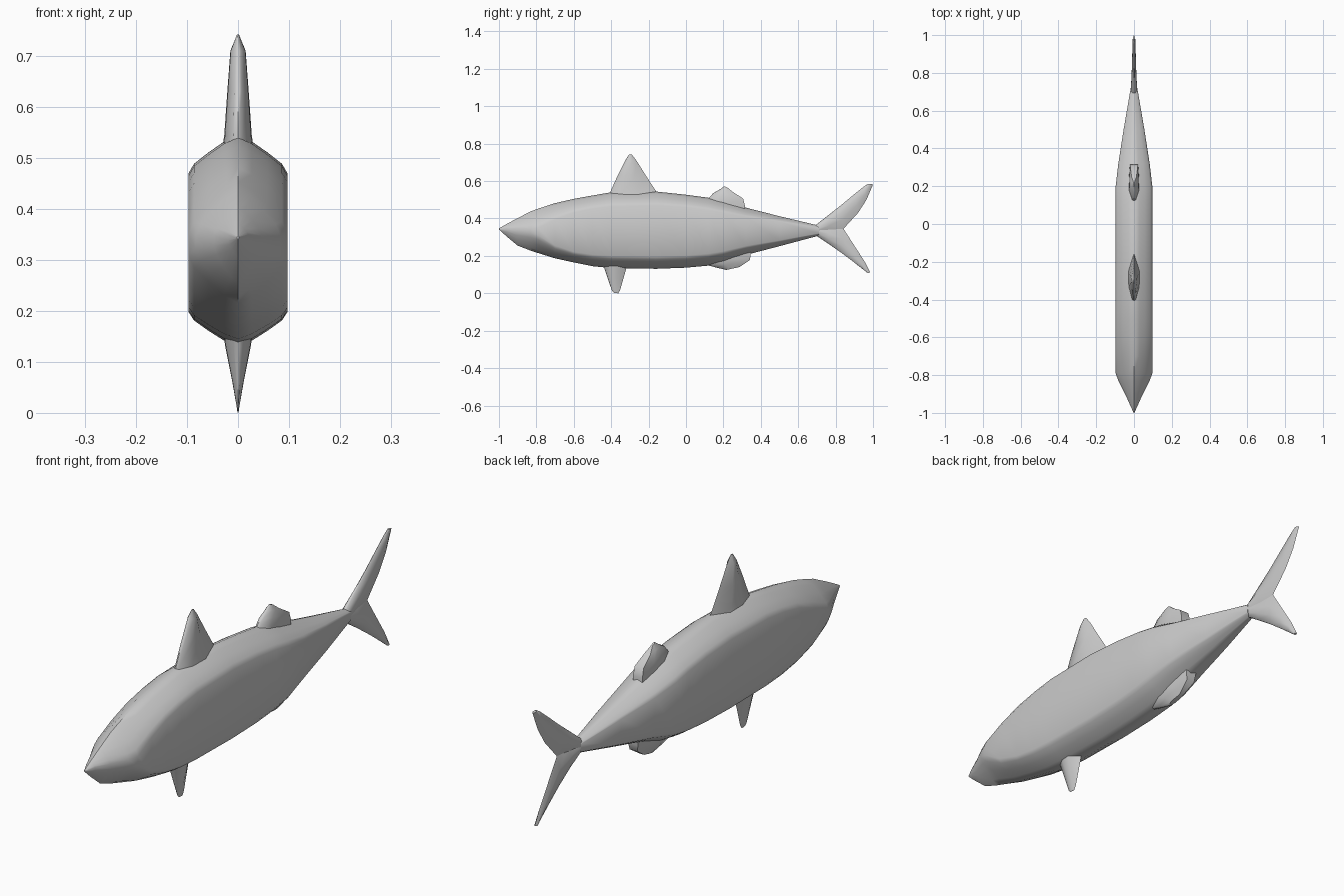
import bpy, bmesh, math


def loft(name, rings):
    """Skin a list of equal-length point rings and cap both ends."""
    bm = bmesh.new()
    loops = [[bm.verts.new(p) for p in ring] for ring in rings]
    n = len(loops[0])
    for a, b in zip(loops, loops[1:]):
        for i in range(n):
            j = (i + 1) % n
            bm.faces.new((a[i], a[j], b[j], b[i]))
    bm.faces.new(loops[0][::-1])
    bm.faces.new(loops[-1])
    bmesh.ops.remove_doubles(bm, verts=bm.verts, dist=0.0005)
    bmesh.ops.recalc_face_normals(bm, faces=bm.faces)
    mesh = bpy.data.meshes.new(name)
    bm.to_mesh(mesh)
    bm.free()
    ob = bpy.data.objects.new(name, mesh)
    bpy.context.collection.objects.link(ob)
    bpy.ops.object.select_all(action='DESELECT')
    ob.select_set(True)
    bpy.context.view_layer.objects.active = ob
    bpy.ops.object.shade_smooth_by_angle(angle=math.radians(50))
    return ob


def body_ring(y, top, bot, w, ft, fb):
    """Slab-sided section: flat flank from fb to ft, sloping to the ridges."""
    t, b = top - ft, ft and fb - bot
    right = [(0.28, top - 0.16 * t), (0.6, top - 0.45 * t), (0.89, top - 0.75 * t),
             (1, ft), (1, fb),
             (0.89, bot + 0.75 * b), (0.6, bot + 0.45 * b), (0.28, bot + 0.16 * b)]
    half = [(w * x, y, z) for x, z in right]
    return ([(0, y, top)] + half + [(0, y, bot)]
            + [(-x, yy, z) for x, yy, z in reversed(half)])


def fin(name, sections, blunt=0.0):
    """Each section: leading y,z, trailing y,z, half thickness."""
    rings = []
    for ly, lz, ty, tz, w in sections:
        side = []
        for f, k in ((0.03, 0.35), (0.3, 0.95), (0.6, 1.0), (1.0, blunt)):
            side.append((k * w, ly + (ty - ly) * f, lz + (tz - lz) * f))
        rings.append([(0, ly, lz)] + side
                     + [(-x, y, z) for x, y, z in reversed(side)])
    return loft(name, rings)


# Body: y, top, bottom, half width, flank top, flank bottom
stations = [
    (-1.00, 0.347, 0.341, 0.002, 0.345, 0.343),
    (-0.96, 0.370, 0.305, 0.020, 0.350, 0.338),
    (-0.90, 0.402, 0.255, 0.047, 0.348, 0.328),
    (-0.83, 0.438, 0.228, 0.083, 0.347, 0.322),
    (-0.79, 0.453, 0.215, 0.097, 0.350, 0.310),
    (-0.70, 0.482, 0.187, 0.097, 0.395, 0.255),
    (-0.60, 0.505, 0.165, 0.097, 0.432, 0.222),
    (-0.50, 0.523, 0.145, 0.097, 0.453, 0.207),
    (-0.40, 0.540, 0.135, 0.097, 0.465, 0.201),
    (-0.16, 0.544, 0.131, 0.097, 0.470, 0.198),
    (0.00, 0.527, 0.137, 0.097, 0.460, 0.202),
    (0.12, 0.511, 0.148, 0.097, 0.445, 0.212),
    (0.20, 0.495, 0.163, 0.097, 0.430, 0.225),
    (0.32, 0.458, 0.205, 0.083, 0.408, 0.253),
    (0.50, 0.412, 0.252, 0.055, 0.382, 0.283),
    (0.71, 0.362, 0.308, 0.019, 0.350, 0.320),
]
loft("body", [body_ring(*s) for s in stations])

# Fins along the back
fin("front_dorsal_fin", [
    (-0.42, 0.505, -0.12, 0.515, 0.032),
    (-0.405, 0.542, -0.16, 0.546, 0.027),
    (-0.365, 0.63, -0.215, 0.63, 0.021),
    (-0.325, 0.71, -0.265, 0.71, 0.015),
    (-0.305, 0.742, -0.290, 0.742, 0.002)])
fin("rear_dorsal_fin", [
    (0.10, 0.48, 0.315, 0.44, 0.027),
    (0.125, 0.512, 0.315, 0.470, 0.027),
    (0.145, 0.535, 0.305, 0.507, 0.025),
    (0.18, 0.555, 0.25, 0.542, 0.016),
    (0.205, 0.572, 0.222, 0.565, 0.004)], blunt=0.8)

# Fins along the belly
fin("belly_fin", [
    (-0.45, 0.165, -0.31, 0.165, 0.030),
    (-0.435, 0.13, -0.320, 0.13, 0.025),
    (-0.412, 0.06, -0.340, 0.06, 0.011),
    (-0.395, 0.012, -0.353, 0.015, 0.003),
    (-0.385, 0.002, -0.362, 0.0, 0.001)])
fin("anal_fin", [
    (0.09, 0.175, 0.35, 0.235, 0.030),
    (0.11, 0.152, 0.345, 0.205, 0.028),
    (0.16, 0.138, 0.342, 0.178, 0.022),
    (0.215, 0.125, 0.285, 0.140, 0.010)], blunt=0.8)

# Forked tail
fin("upper_tail_lobe", [
    (0.69, 0.362, 0.70, 0.310, 0.019),
    (0.76, 0.417, 0.77, 0.325, 0.014),
    (0.83, 0.472, 0.842, 0.345, 0.011),
    (0.90, 0.530, 0.92, 0.430, 0.009),
    (0.95, 0.570, 0.965, 0.500, 0.008),
    (0.975, 0.586, 1.00, 0.582, 0.006)])
fin("lower_tail_lobe", [
    (0.69, 0.312, 0.70, 0.360, 0.019),
    (0.76, 0.266, 0.77, 0.355, 0.014),
    (0.83, 0.217, 0.842, 0.345, 0.011),
    (0.89, 0.172, 0.905, 0.247, 0.009),
    (0.94, 0.133, 0.955, 0.170, 0.008),
    (0.972, 0.108, 0.985, 0.112, 0.006)])
